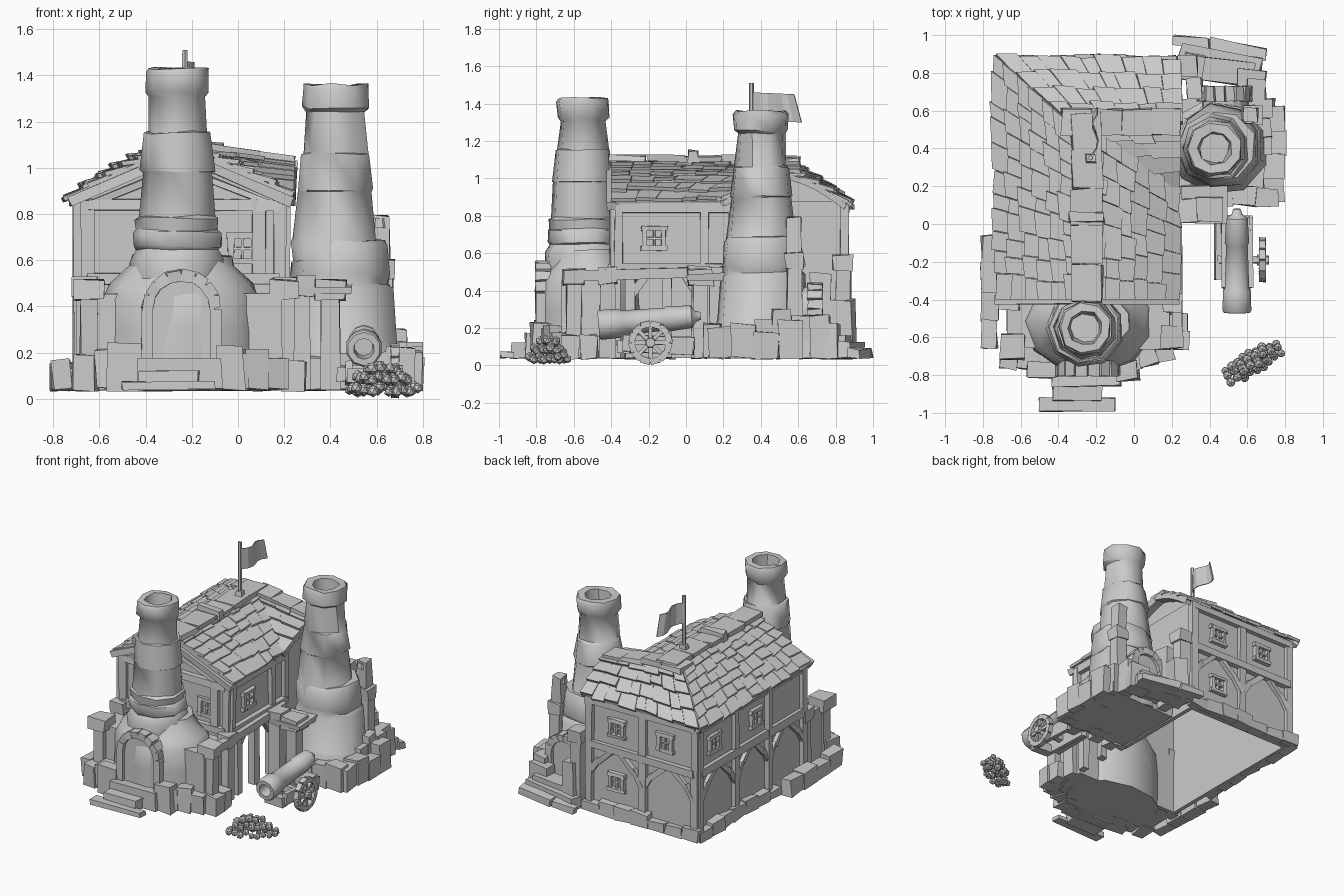
import bpy, bmesh, random
from math import sin, cos, pi, radians
from mathutils import Vector as V, Matrix as M, Euler

if "Cube" in bpy.data.objects:
    bpy.data.objects.remove(bpy.data.objects["Cube"])

random.seed(4)
R = random.uniform


def finish(name, bm, smooth=False):
    bmesh.ops.recalc_face_normals(bm, faces=bm.faces)
    me = bpy.data.meshes.new(name)
    bm.to_mesh(me)
    bm.free()
    ob = bpy.data.objects.new(name, me)
    bpy.context.collection.objects.link(ob)
    if smooth:
        bpy.ops.object.select_all(action='DESELECT')
        ob.select_set(True)
        bpy.context.view_layer.objects.active = ob
        bpy.ops.object.shade_smooth_by_angle(angle=radians(46))
    return ob


def jitter(verts, j):
    for v in verts:
        v.co += V((R(-j, j), R(-j, j), R(-j, j)))


def box(bm, c, s, rot=(0, 0, 0), j=0.008):
    m = M.Translation(c) @ Euler(rot).to_matrix().to_4x4() @ M.Diagonal((*s, 1))
    jitter(bmesh.ops.create_cube(bm, size=1, matrix=m)['verts'], j)


def span(bm, lo, hi, j=0.008):
    lo, hi = V(lo), V(hi)
    box(bm, (lo + hi) / 2, hi - lo, j=j)


def beam(bm, a, b, w, d=None, j=0.005):
    a, b = V(a), V(b)
    q = (b - a).to_track_quat('Z', 'Y').to_matrix().to_4x4()
    m = M.Translation((a + b) / 2) @ q @ M.Diagonal((w, d or w, (b - a).length, 1))
    jitter(bmesh.ops.create_cube(bm, size=1, matrix=m)['verts'], j)


def lathe(bm, prof, n, m, j=0.0):
    rings = []
    for r, z in prof:
        ring = [bm.verts.new(m @ V((r * cos(2 * pi * (i + .5) / n), r * sin(2 * pi * (i + .5) / n), z))) for i in range(n)]
        jitter(ring, j)
        rings.append(ring)
    for a, b in zip(rings, rings[1:]):
        for i in range(n):
            bm.faces.new((a[i], a[i - 1], b[i - 1], b[i]))
    bm.faces.new(rings[0])
    bm.faces.new(rings[-1])


def course(bm, a, b, n, depth, h, z0=0.04):
    # row of rough stones from a to b
    a, b = V((*a, 0)), V((*b, 0))
    d = b - a
    for i in range(n):
        c = a + d * ((i + .5) / n)
        hh = h * R(.75, 1.2)
        sz = (d.length / n * 1.02, depth * R(.8, 1.15), hh)
        box(bm, (c.x, c.y, z0 + hh / 2), sz, (0, 0, d.to_2d().angle_signed(V((1, 0)))), .009)


def patch(e0, e1, t0, t1, u, v):
    p = V(e0).lerp(V(e1), u).lerp(V(t0).lerp(V(t1), u), v)
    return p + V((0, 0, .025 * sin(pi * v)))


def slope(name, c, rows):
    # shingled roof surface over a sheathing layer
    bm = bmesh.new()
    nrm = (patch(*c, 1, .9) - patch(*c, 0, .9)).cross(patch(*c, .5, 1) - patch(*c, .5, 0)).normalized()
    nrm = nrm if nrm.z > 0 else -nrm

    def slab(u0, u1, v0, v1, lo, hi, th, skew=0):
        q = [(u0, v0, lo), (u1, v0 + skew, lo), (u1, v1, hi), (u0, v1, hi)]
        top = [bm.verts.new(patch(*c, u, v) + nrm * k) for u, v, k in q]
        bot = [bm.verts.new(patch(*c, u, v) + nrm * (k - th)) for u, v, k in q]
        bm.faces.new(top)
        bm.faces.new(bot)
        for i in range(4):
            bm.faces.new((top[i - 1], top[i], bot[i], bot[i - 1]))

    for r in range(rows):
        v0, v1 = r / rows, (r + 1) / rows
        slab(0, 1, v0, v1, 0, 0, .03)
        n = max(1, round((patch(*c, 1, v0) - patch(*c, 0, v0)).length / .115))
        cuts = [0] + [(i + R(-.25, .25)) / n for i in range(1, n)] + [1]
        for u0, u1 in zip(cuts, cuts[1:]):
            slab(u0, u1 - .003, v0 + R(-.045, .02), min(1, v1 + .02), R(.02, .036), .006, .02, R(-.025, .025))
    return finish(name, bm)


# house walls, open below and on the lower right side
bm = bmesh.new()
span(bm, (-.68, -.36, .04), (-.65, .84, .88), 0)
span(bm, (-.68, .81, .04), (.19, .84, .88), 0)
span(bm, (-.68, -.38, .04), (.19, -.35, .86), 0)
span(bm, (.16, -.36, .5), (.19, .84, .88), 0)
span(bm, (.16, .1, .04), (.19, .84, .5), 0)
for tri in ([(-.68, -.37, .86), (.19, -.37, .86), (-.25, -.37, 1.08)], [(.18, .2, .88), (.18, .84, .88), (.18, .54, 1.03)]):
    bm.faces.new([bm.verts.new(p) for p in tri])
finish('house_walls', bm)

# timber frame
bm = bmesh.new()


def frame(P, posts, lower=True):
    a, b = posts[0], posts[-1]
    for z, w in ((.52, .06), (.84, .05)):
        beam(bm, P(a, z), P(b, z), w, .05)
    for t in posts:
        beam(bm, P(t, .06 if lower else .5), P(t, .86), .055, .045)
    if lower:
        for s, t in zip(posts, posts[1:]):
            for e, o in ((s, t), (t, s)):
                beam(bm, P(e, .3), P(e + (o - e) * .18, .42), .045, .035)
                beam(bm, P(e + (o - e) * .16, .4), P(e + (o - e) * .42, .5), .045, .035)


frame(lambda t, z: V((-.685, t, z)), [-.36, .04, .42, .83])
frame(lambda t, z: V((t, .845, z)), [-.67, -.25, .18])
frame(lambda t, z: V((.195, t, z)), [-.36, .1, .25], False)
frame(lambda t, z: V((t, -.385, z)), [-.65, .09, .18], False)
for y in (-.3, -.1, .1):
    beam(bm, (.2, y, .04), (.2, y, .5), .055)
beam(bm, (.2, -.3, .36), (.2, -.2, .5), .04)
beam(bm, (.2, .08, .36), (.2, -.02, .5), .04)
for s in (-1, 1):
    beam(bm, (-.25, -.4, 1.06), (-.25 + .48 * s, -.4, .85), .05, .04)
    beam(bm, (-.25, -.39, 1.0), (-.25 + .4 * s, -.39, .84), .03, .03)
finish('timber_frame', bm)

# windows
bm = bmesh.new()
wins = [((-.69, .66, .68), 1), ((-.69, .18, .68), 1), ((.2, -.17, .68), 1), ((-.04, .85, .68), 0),
        ((-.43, .85, .68), 0), ((-.04, .85, .29), 0), ((.02, -.385, .65), 0)]
for c, ax in wins:
    d, c = (V((0, 1, 0)) if ax else V((1, 0, 0))), V(c)
    for s in (-1, 1):
        for off, sz in ((d * .05 * s, d * .025 + V((0, 0, .13))), (V((0, 0, .055 * s)), d * .14 + V((0, 0, .025)))):
            box(bm, c + off, sz + V((.035 * ax, .035 * (1 - ax), 0)), j=.004)
    box(bm, c, d * .012 + V((.02 * ax, .02 * (1 - ax), .11)), j=.002)
    box(bm, c, d * .11 + V((.02 * ax, .02 * (1 - ax), .012)), j=.002)
finish('windows', bm)

# roof: front wing meets a rear cross wing whose ridge droops to the right
F, B, hz, ez = -.4, .54, 1.085, 1.025
slope('roof_left', [(-.73, F, .86), (-.73, .9, .86), (-.25, F, hz), (-.34, B, hz)], 6)
slope('roof_right', [(.22, F, .88), (.22, .2, .88), (-.25, F, hz), (-.25, B, hz)], 6)
slope('roof_back', [(-.73, .88, .86), (.25, .86, .86), (-.34, B, hz), (.26, B, ez)], 4)
slope('roof_cross', [(.23, .18, .88), (.24, .2, .88), (-.25, B, hz), (.25, B, ez)], 4)
bm = bmesh.new()
for i in range(5):
    box(bm, (-.25, -.31 + i * .2, 1.105), (.16, .2, .035), (0, 0, R(-.04, .04)))
for i in range(4):
    box(bm, (-.3 + i * .155, .54, 1.1 - .025 * max(0, i - 1) - .006), (.165, .14, .035), (0, .1 if i else 0, R(-.05, .05)))
box(bm, (-.25, .04, 1.115), (.18, .05, .07))
finish('ridge_caps', bm)

# flagpole and flag
bm = bmesh.new()
lathe(bm, [(.014, 1.08), (.013, 1.51)], 6, M.Translation((-.23, .35, 0)))
box(bm, (-.23, .35, 1.13), (.05, .05, .05))
finish('flag_pole', bm)
bm = bmesh.new()
cols = []
for i in range(7):
    t = i / 6
    x, y, z = -.23 + .025 * sin(t * 6) + .04 * t, .36 + .26 * t, 1.385 - .01 * t
    cols.append([bm.verts.new((x, y - .04 * t * (k > 0), z + k * .075)) for k in (-1, 1)])
for a, b in zip(cols, cols[1:]):
    bm.faces.new((a[0], b[0], b[1], a[1]))
finish('flag', bm).modifiers.new('thick', 'SOLIDIFY').thickness = .006

# front tower and right tower: stepped drums with hollow crowns
FT, RT = (-.258, -.55, 0), (.427, .4, 0)
bm = bmesh.new()
lathe(bm, [(.2, .5), (.21, .6), (.18, .65), (.195, .66), (.195, .72), (.18, .73), (.188, .78), (.168, .79), (.158, .98),
           (.165, .985), (.148, 1.15), (.135, 1.155), (.125, 1.31), (.143, 1.33), (.143, 1.41), (.135, 1.43), (.09, 1.43), (.08, 1.32)],
      9, M.Translation(FT), .007)
lathe(bm, [(.33, .04), (.325, .3), (.32, .44), (.29, .49), (.215, .58), (.2, .62)], 11,
      M.Translation((-.24, -.52, 0)) @ M.Diagonal((1.08, .83, 1, 1)), .01)
finish('front_tower', bm, True)
bm = bmesh.new()
lathe(bm, [(.19, .6), (.195, .68), (.185, .69), (.163, .9), (.173, .905), (.15, 1.06), (.14, 1.065), (.13, 1.24),
           (.15, 1.26), (.15, 1.34), (.14, 1.36), (.09, 1.36), (.08, 1.25)], 9, M.Translation(RT), .007)
lathe(bm, [(.26, .04), (.26, .22), (.245, .24), (.235, .48), (.215, .5), (.225, .54), (.21, .66), (.19, .69)], 9, M.Translation((.45, .41, 0)), .009)
finish('right_tower', bm, True)


# arched doorways with stone surrounds
def doorway(name, x, y, s, w, spring, z0, dep):
    bm = bmesh.new()
    pts = [(-w, z0)] + [(-w * cos(pi * i / 8), spring + w * sin(pi * i / 8)) for i in range(9)] + [(w, z0)]
    for a, b in zip(pts, pts[1:]):
        up = abs(a[0] - b[0]) < 1e-6
        beam(bm, (x + a[0] * 1.02, y, a[1]), (x + b[0] * 1.02, y, b[1]), .05 if up else dep, dep if up else .05, .004)
    f = bm.faces.new([bm.verts.new((x + a, y + s * dep * .2, b)) for a, b in pts])
    back = bmesh.ops.extrude_face_region(bm, geom=[f])['geom']
    bmesh.ops.translate(bm, verts=[v for v in back if isinstance(v, bmesh.types.BMVert)], vec=(0, -s * .16, 0))
    finish(name, bm)


doorway('front_doorway', -.245, -.765, -1, .145, .39, .12, .08)
doorway('rear_doorway', .48, .69, 1, .12, .3, .08, .08)

# front stone block, corner pillars with caps
bm = bmesh.new()
span(bm, (-.67, -.66, .04), (.19, -.36, .46))
for x, y, h, c in [(-.645, -.65, .47, .13), (.2, -.6, .47, .12), (.2, -.42, .48, .1), (.27, .07, .49, .12), (.4, .08, .47, .13),
                   (.63, .58, .56, .1), (.28, .84, .55, .11), (-.66, -.4, .48, .11)]:
    span(bm, (x - .04, y - .04, .04), (x + .04, y + .04, h), .006)
    box(bm, (x, y, h), (c, c, .085))
beam(bm, (.23, -.55, .48), (.23, .2, .5), .05)
box(bm, (.37, .1, .47), (.24, .2, .04))
box(bm, (.62, .58, .69), (.07, .07, .2))
lathe(bm, [(.045, .74), (.04, .78)], 8, M.Translation((.61, .57, 0)))
finish('stone_block_and_pillars', bm)

# foundations and loose masonry
bm = bmesh.new()
span(bm, (.2, .12, .04), (.74, .66, .13))
course(bm, (-.7, .87), (-.7, -.05), 7, .07, .08)
course(bm, (-.72, .86), (.22, .86), 7, .07, .08)
course(bm, (-.765, -.06), (-.765, -.66), 4, .08, .11)
course(bm, (-.71, -.69), (-.41, -.72), 3, .13, .15)
course(bm, (-.06, -.73), (.2, -.66), 3, .13, .16)
course(bm, (-.56, -.77), (-.41, -.78), 1, .1, .18)
course(bm, (-.09, -.78), (.02, -.77), 1, .1, .18)
course(bm, (.29, .16), (.76, .14), 4, .1, .16)
course(bm, (.74, .12), (.75, .62), 4, .1, .17)
course(bm, (.68, .36), (.68, .66), 3, .1, .24)
course(bm, (.28, .72), (.36, .72), 1, .12, .4)
course(bm, (.6, .7), (.7, .7), 1, .12, .28)
course(bm, (.26, .84), (.36, .82), 1, .14, .26)
course(bm, (.55, .78), (.69, .76), 1, .12, .18)
for y in (-.62, -.52):
    box(bm, (.24, y, .1), (.1, .09, .13))
finish('foundation_stones', bm)

# steps
bm = bmesh.new()
span(bm, (-.43, -.86, .04), (-.07, -.74, .17))
span(bm, (-.43, -.94, .04), (-.17, -.84, .12))
span(bm, (-.5, -.993, .04), (-.1, -.92, .075), .006)
box(bm, (.48, .81, .1), (.32, .12, .12), (0, 0, -.15))
box(bm, (.46, .88, .08), (.44, .08, .08), (0, 0, -.17))
box(bm, (.3, .967, .065), (.18, .05, .05), (0, 0, -.08))
box(bm, (.55, .925, .065), (.3, .06, .05), (0, 0, -.2))
finish('steps', bm)

# cannon barrel
bm = bmesh.new()
m = M.Translation((.545, .02, .26)) @ Euler((pi / 2 + .09, 0, 0)).to_matrix().to_4x4()
lathe(bm, [(.02, -.06), (.03, -.03), (.06, -.01), (.068, .12), (.06, .13), (.068, .36), (.078, .38), (.08, .48), (.072, .49), (.045, .49), (.04, .38)], 10, m)
finish('cannon_barrel', bm, True)
# carriage and its single spoked wheel
bm = bmesh.new()
for x in (.48, .61):
    beam(bm, (x, -.34, .12), (x, .04, .1), .035, .09)
beam(bm, (.44, -.19, .125), (.71, -.19, .125), .035)
box(bm, (.445, -.14, .1), (.035, .3, .06))
box(bm, (.545, .0, .12), (.14, .1, .06))
box(bm, (.545, -.33, .1), (.14, .07, .06))
finish('cannon_carriage', bm)
bm = bmesh.new()
m = M.Translation((.68, -.19, .122)) @ Euler((0, pi / 2, 0)).to_matrix().to_4x4()
for i in range(12):
    p, q = [m @ V((.102 * cos(a), .102 * sin(a), 0)) for a in (i * pi / 6, (i + 1) * pi / 6)]
    beam(bm, p, q, .036, .034, .002)
for i in range(4):
    d = V((cos(i * pi / 4), sin(i * pi / 4), 0)) * .1
    beam(bm, m @ d, m @ -d, .022, .02, .002)
lathe(bm, [(.032, -.028), (.025, .035)], 8, m)
finish('cannon_wheel', bm)

# heap of cannonballs, layered
bm = bmesh.new()
for layer, (n, w) in enumerate([(9, .045), (7, .032), (4, .018)]):
    for i in range(n):
        t = ((i + .5) / n * 2 - 1) * (1 - .25 * layer)
        for k in (-1, 0, 1):
            s = k * w * (1 - .5 * t * t) + R(-.01, .01)
            p = (.63 + .15 * t - s * .45, -.73 + .085 * t + s * .9, .044 + layer * .04 + R(-.015, .015))
            bmesh.ops.create_icosphere(bm, subdivisions=1, radius=R(.021, .028), matrix=M.Translation(p))
finish('cannonballs', bm)
